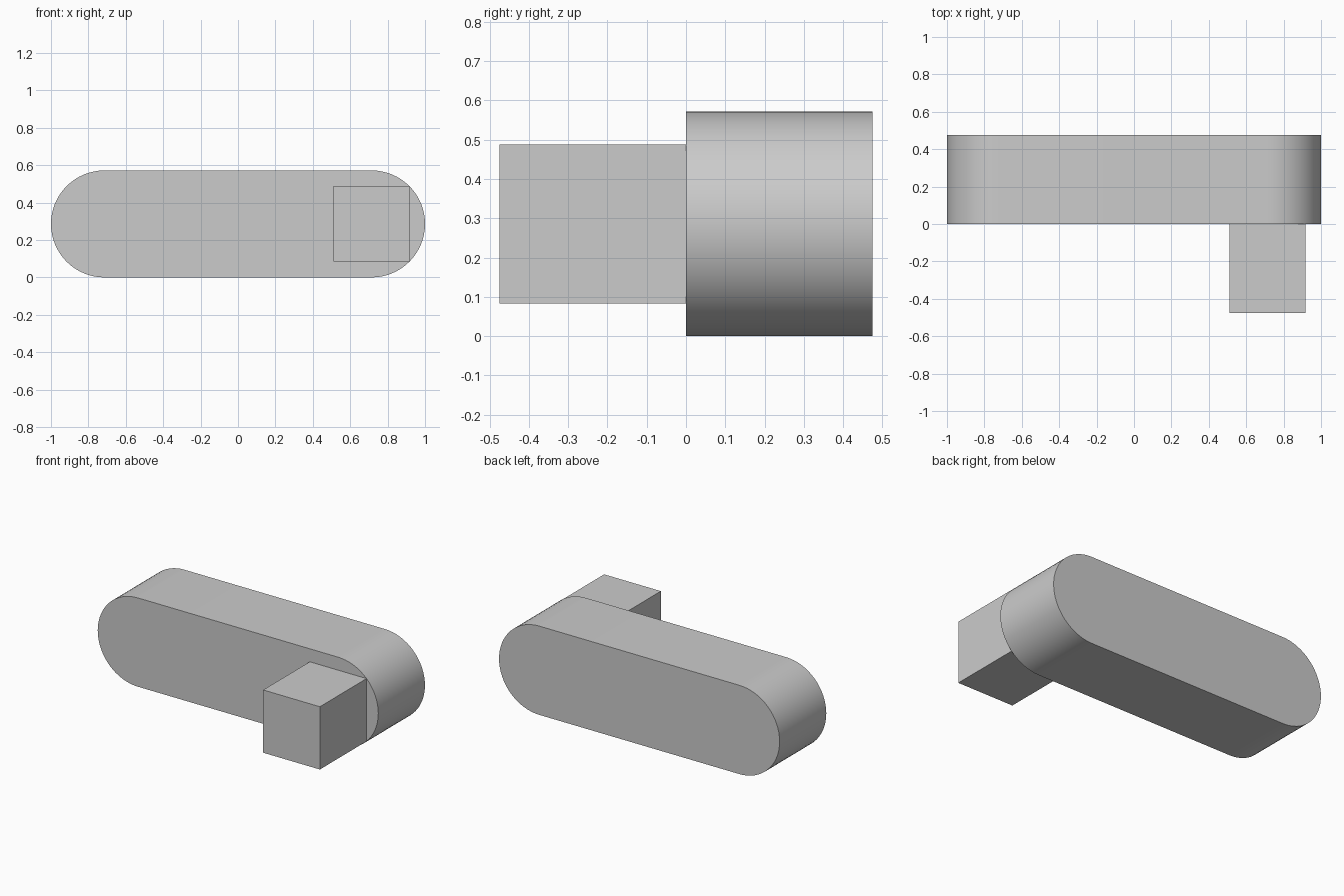
import bpy, bmesh
from math import pi, sin, cos, radians, sqrt

cube = bpy.data.objects.get("Cube")
if cube:
    bpy.data.objects.remove(cube, do_unlink=True)

RADIUS = 0.286           # rounded end radius of the bar
REACH = 1 - RADIUS       # distance from the middle to each end centre
DEPTH = 0.475
SEGMENTS = 32            # per rounded end

gray = bpy.data.materials.new("plain_gray")
gray.use_nodes = True
gray.diffuse_color = (0.6, 0.6, 0.6, 1)
gray.node_tree.nodes["Principled BSDF"].inputs["Base Color"].default_value = gray.diffuse_color


def extrude_profile(name, points, y_front, y_back):
    """Solid made from an x-z outline pushed along y."""
    bm = bmesh.new()
    face = bm.faces.new([bm.verts.new((x, y_front, z)) for x, z in points])
    result = bmesh.ops.extrude_face_region(bm, geom=[face], use_keep_orig=True)
    moved = [v for v in result["geom"] if isinstance(v, bmesh.types.BMVert)]
    bmesh.ops.translate(bm, verts=moved, vec=(0, y_back - y_front, 0))
    bmesh.ops.recalc_face_normals(bm, faces=bm.faces)
    mesh = bpy.data.meshes.new(name)
    bm.to_mesh(mesh)
    bm.free()
    mesh.materials.append(gray)
    obj = bpy.data.objects.new(name, mesh)
    bpy.context.collection.objects.link(obj)
    return obj


# Long bar with rounded ends
outline = []
for side in (1, -1):
    for i in range(SEGMENTS + 1):
        a = -pi / 2 + pi * i / SEGMENTS
        outline.append((side * (REACH + RADIUS * cos(a)), RADIUS + side * RADIUS * sin(a)))
bar = extrude_profile("rounded_bar", outline, 0, DEPTH)
bpy.context.view_layer.objects.active = bar
bar.select_set(True)
bpy.ops.object.shade_smooth_by_angle(angle=radians(30))

# Square peg whose corners touch the rounded end
h = RADIUS / sqrt(2)
corners = [(REACH + sx * h, RADIUS + sz * h) for sx, sz in ((-1, -1), (1, -1), (1, 1), (-1, 1))]
extrude_profile("square_peg", corners, -DEPTH, 0)
